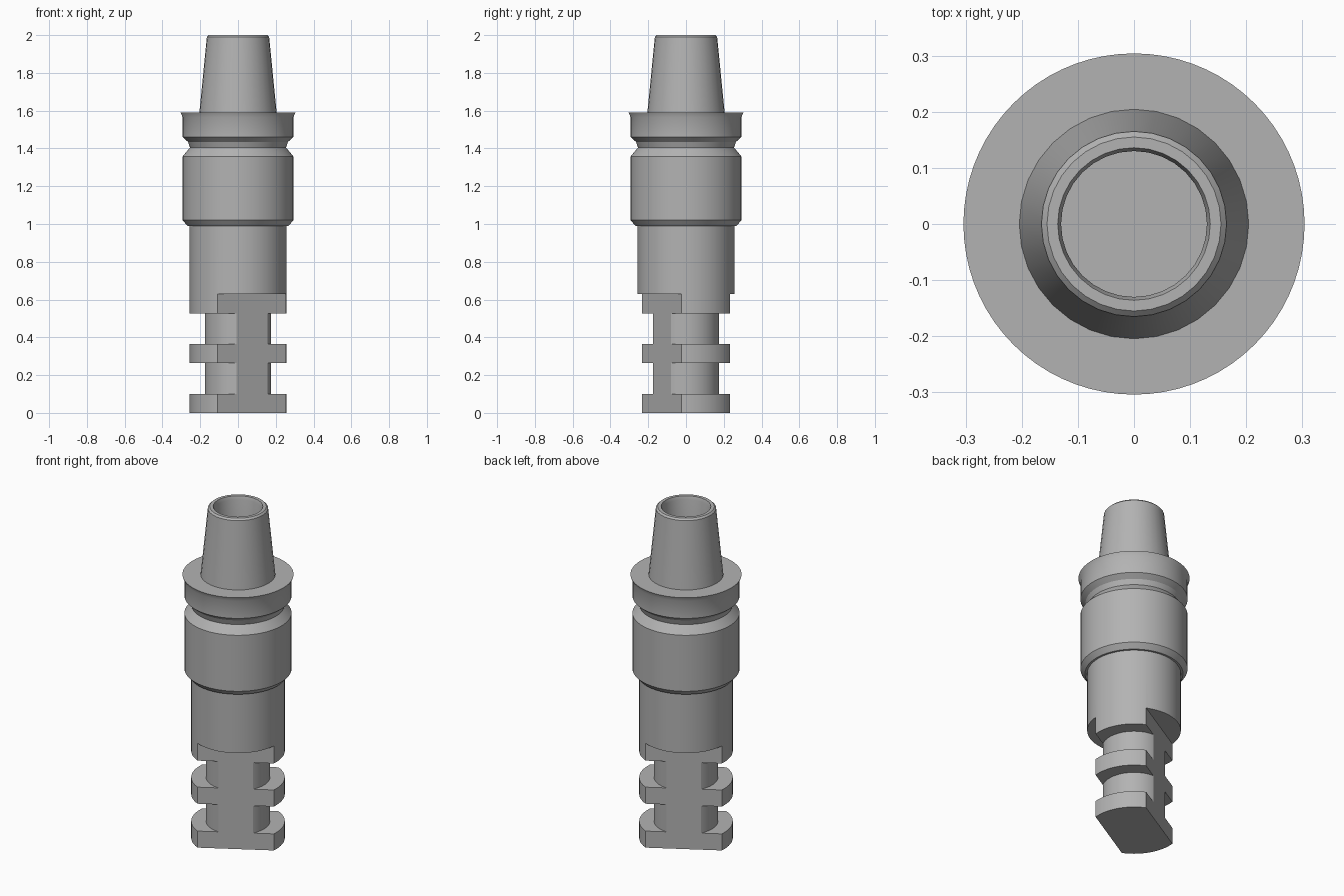
import bpy, bmesh, math
from mathutils import Matrix

if "Cube" in bpy.data.objects:
    bpy.data.objects.remove(bpy.data.objects["Cube"], do_unlink=True)

steel = bpy.data.materials.new("steel grey")
steel.use_nodes = True
steel.diffuse_color = (0.45, 0.45, 0.45, 1)
steel.node_tree.nodes["Principled BSDF"].inputs["Base Color"].default_value = steel.diffuse_color


def add_object(name, bm):
    mesh = bpy.data.meshes.new(name)
    bmesh.ops.recalc_face_normals(bm, faces=bm.faces)
    bm.to_mesh(mesh)
    bm.free()
    mesh.materials.append(steel)
    obj = bpy.data.objects.new(name, mesh)
    bpy.context.collection.objects.link(obj)
    return obj


def lathe(name, profile, sides):
    """Closed solid of revolution from (radius, height) points, bottom to top."""
    bm = bmesh.new()
    rings = []
    for r, z in profile:
        rings.append([bm.verts.new((r * math.cos(a), r * math.sin(a), z))
                      for a in (math.tau * i / sides for i in range(sides))])
    for low, high in zip(rings, rings[1:]):
        for i in range(sides):
            j = (i + 1) % sides
            bm.faces.new((low[i], low[j], high[j], high[i]))
    bm.faces.new(rings[0][::-1])
    bm.faces.new(rings[-1])
    return add_object(name, bm)


def smooth(obj):
    bpy.ops.object.select_all(action="DESELECT")
    obj.select_set(True)
    bpy.context.view_layer.objects.active = obj
    bpy.ops.object.shade_smooth_by_angle(angle=math.radians(25))


# Grooved shank
R, NECK = 0.256, 0.175
shank = lathe("shank", [
    (R, 0), (R, 0.1), (NECK, 0.1), (NECK, 0.265), (R, 0.265), (R, 0.365),
    (NECK, 0.365), (NECK, 0.525), (R, 0.525), (R, 1.0)], 72)

# Two opposite flats milled along the lower shank
FLAT, TOP = 0.147, 0.63
for k in range(2):
    bm = bmesh.new()
    turn = Matrix.Rotation(math.radians(-60 + 180 * k), 4, "Z")
    place = Matrix.Translation((FLAT + 0.25, 0, TOP - 0.5))
    bmesh.ops.create_cube(bm, size=1, matrix=turn @ place @ Matrix.Diagonal((0.5, 1, 1, 1)))
    cutter = add_object("flat_cutter", bm)
    cutter.hide_render = True
    cut = shank.modifiers.new("flat", "BOOLEAN")
    cut.operation, cut.solver, cut.object = "DIFFERENCE", "EXACT", cutter
    bpy.context.view_layer.objects.active = shank
    bpy.ops.object.modifier_apply(modifier=cut.name)
    bpy.data.objects.remove(cutter, do_unlink=True)

# Collar with groove and flared flange
collar = lathe("collar", [
    (0.268, 0.99), (0.293, 1.02), (0.293, 1.358), (0.275, 1.38),
    (0.254, 1.405), (0.265, 1.435), (0.293, 1.46), (0.293, 1.565),
    (0.304, 1.59)], 72)

# Hollow tapered nose
nose = lathe("tapered_nose", [
    (0.205, 1.585), (0.165, 1.99), (0.155, 2.0), (0.136, 2.0),
    (0.13, 1.98), (0.13, 1.6)], 32)

for part in (shank, collar, nose):
    smooth(part)
